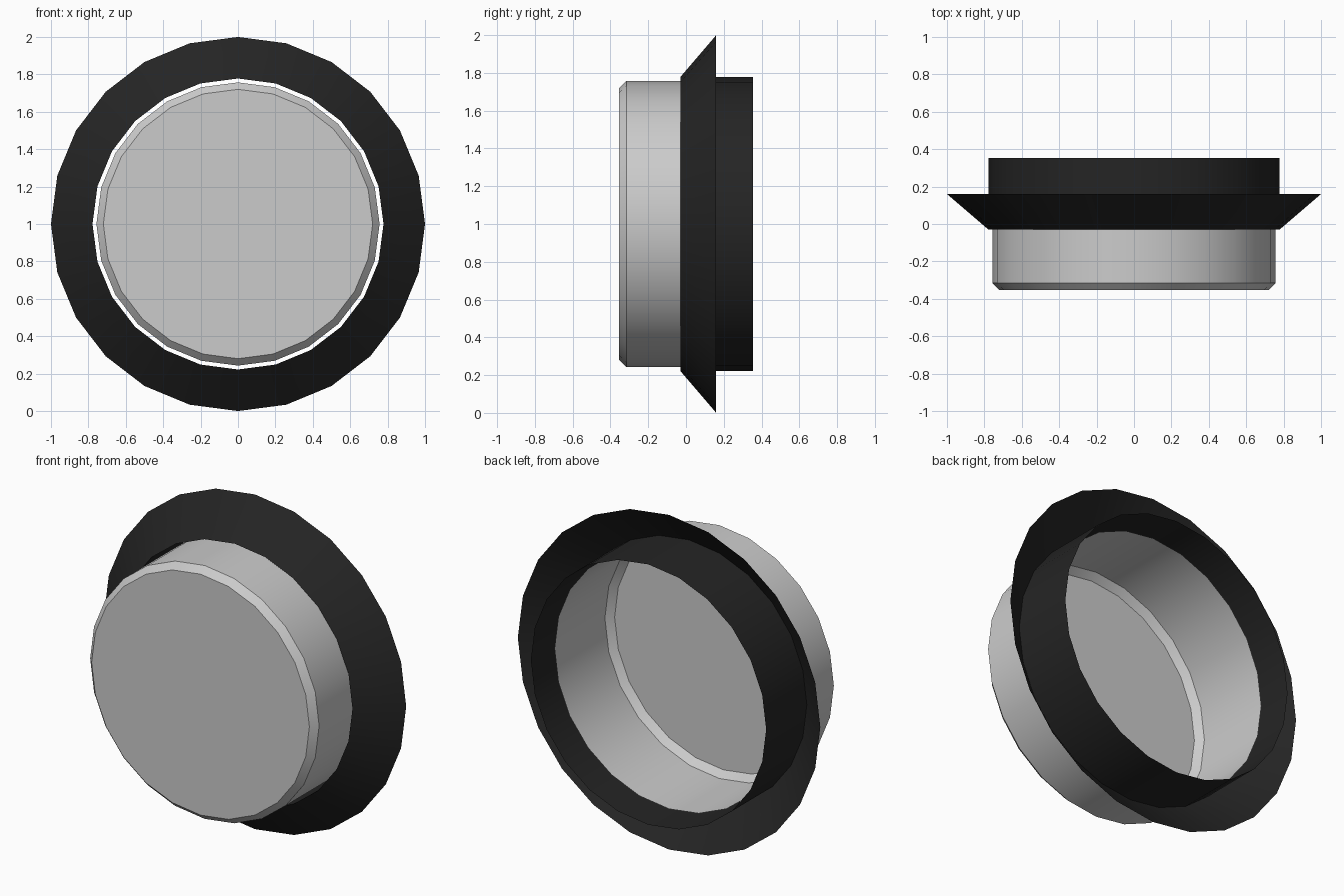
import bpy, bmesh, math

if "Cube" in bpy.data.objects:
    bpy.data.objects.remove(bpy.data.objects["Cube"])

SIDES = 24
CENTRE_Z = 1.0


def lathe(name, profile, cap_first=False, color=None):
    """Revolve a (radius, y) profile around the y axis as a single skin."""
    bm = bmesh.new()
    rings = []
    for r, y in profile:
        ring = []
        for i in range(SIDES):
            a = 2 * math.pi * i / SIDES
            ring.append(bm.verts.new((r * math.cos(a), y, CENTRE_Z + r * math.sin(a))))
        rings.append(ring)
    for a, b in zip(rings, rings[1:]):
        for i in range(SIDES):
            j = (i + 1) % SIDES
            bm.faces.new((a[i], a[j], b[j], b[i]))
    if cap_first:
        bm.faces.new(rings[0][::-1])
    bmesh.ops.recalc_face_normals(bm, faces=bm.faces[:])
    mesh = bpy.data.meshes.new(name)
    bm.to_mesh(mesh)
    bm.free()
    obj = bpy.data.objects.new(name, mesh)
    bpy.context.collection.objects.link(obj)
    if color:
        mat = bpy.data.materials.new(name + "_material")
        mat.diffuse_color = color
        mat.use_nodes = True
        mat.node_tree.nodes["Principled BSDF"].inputs["Base Color"].default_value = mat.diffuse_color
        mesh.materials.append(mat)
    bpy.ops.object.select_all(action='DESELECT')
    obj.select_set(True)
    bpy.context.view_layer.objects.active = obj
    bpy.ops.object.shade_smooth_by_angle(angle=math.radians(30))
    return obj


# Grey button cap: flat front, chamfer, open-backed wall
lathe("button_cap", [(0.72, -0.354), (0.757, -0.315), (0.757, 0.16)], cap_first=True)

# Black housing: flared flange folding back into an open sleeve
lathe("flange_and_sleeve", [(1.0, 0.16), (0.778, -0.03), (0.778, 0.354)],
      color=(0.018, 0.018, 0.018, 1))
